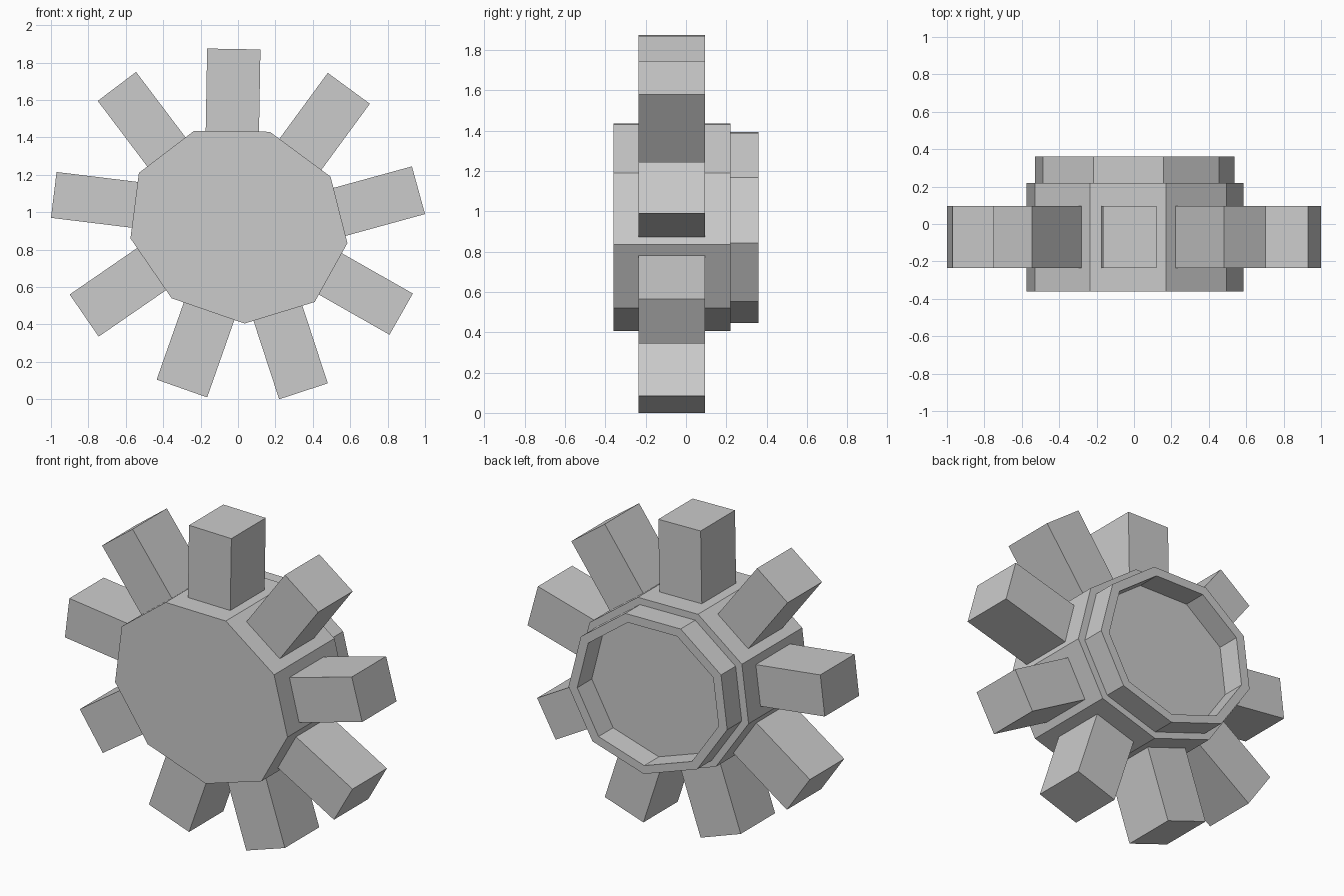
import bpy
import bmesh
from mathutils import Vector

default_cube = bpy.data.objects.get("Cube")
if default_cube:
    bpy.data.objects.remove(default_cube, do_unlink=True)

# One plain grey for everything
grey = bpy.data.materials.new("plain grey")
grey.use_nodes = True
grey.diffuse_color = (0.6, 0.6, 0.6, 1)
shader = next(n for n in grey.node_tree.nodes if n.type == "BSDF_PRINCIPLED")
shader.inputs["Base Color"].default_value = grey.diffuse_color


def finish(name, bm):
    """Turn a bmesh into a flat shaded object."""
    bmesh.ops.recalc_face_normals(bm, faces=bm.faces)
    mesh = bpy.data.meshes.new(name)
    bm.to_mesh(mesh)
    bm.free()
    mesh.materials.append(grey)
    obj = bpy.data.objects.new(name, mesh)
    bpy.context.collection.objects.link(obj)
    return obj


def prism(name, outline, front, back):
    """Extrude an x-z outline along y."""
    bm = bmesh.new()
    face = bm.faces.new([bm.verts.new((x, front, z)) for x, z in outline])
    result = bmesh.ops.extrude_face_region(bm, geom=[face], use_keep_orig=True)
    moved = [v for v in result["geom"] if isinstance(v, bmesh.types.BMVert)]
    bmesh.ops.translate(bm, verts=moved, vec=(0, back - front, 0))
    return finish(name, bm)


def ring(name, outer, inner, front, back):
    """Build a hollow rim between two x-z outlines."""
    bm = bmesh.new()
    section = [(outer, front), (outer, back), (inner, back), (inner, front)]
    loops = [[bm.verts.new((x, y, z)) for x, z in line] for line, y in section]
    count = len(outer)
    for k, a in enumerate(loops):
        b = loops[(k + 1) % len(loops)]
        for i in range(count):
            j = (i + 1) % count
            bm.faces.new((a[i], a[j], b[j], b[i]))
    return finish(name, bm)


def scaled(outline, factor):
    centre = Vector((0, 0.92))
    return [centre + (Vector(p) - centre) * factor for p in outline]


# Slightly uneven nine sided hub
hub = [(-0.235, 1.435), (0.17, 1.43), (0.495, 1.19), (0.585, 0.835), (0.41, 0.52),
       (0.035, 0.405), (-0.355, 0.54), (-0.575, 0.86), (-0.53, 1.21)]
prism("hub", hub, -0.36, 0.22)

# Raised rim around the recessed back
ring("back_rim", scaled(hub, 0.92), scaled(hub, 0.82), 0.22, 0.36)

# Teeth around the hub, each given by the two corners of its tip
tips = [((-0.165, 1.875), (0.12, 1.87)), ((0.48, 1.745), (0.705, 1.58)),
        ((0.93, 1.245), (1, 0.99)), ((0.935, 0.565), (0.81, 0.345)),
        ((0.48, 0.085), (0.22, 0)), ((-0.165, 0.01), (-0.435, 0.105)),
        ((-0.745, 0.335), (-0.9, 0.56)), ((-1, 0.97), (-0.97, 1.215)),
        ((-0.75, 1.595), (-0.545, 1.75))]
tooth_length = 0.5
for number, (start, end) in enumerate(tips, 1):
    start, end = Vector(start), Vector(end)
    along = (end - start).normalized()
    inward = Vector((along.y, -along.x)) * tooth_length
    prism(f"tooth_{number}", [start, end, end + inward, start + inward], -0.235, 0.095)
